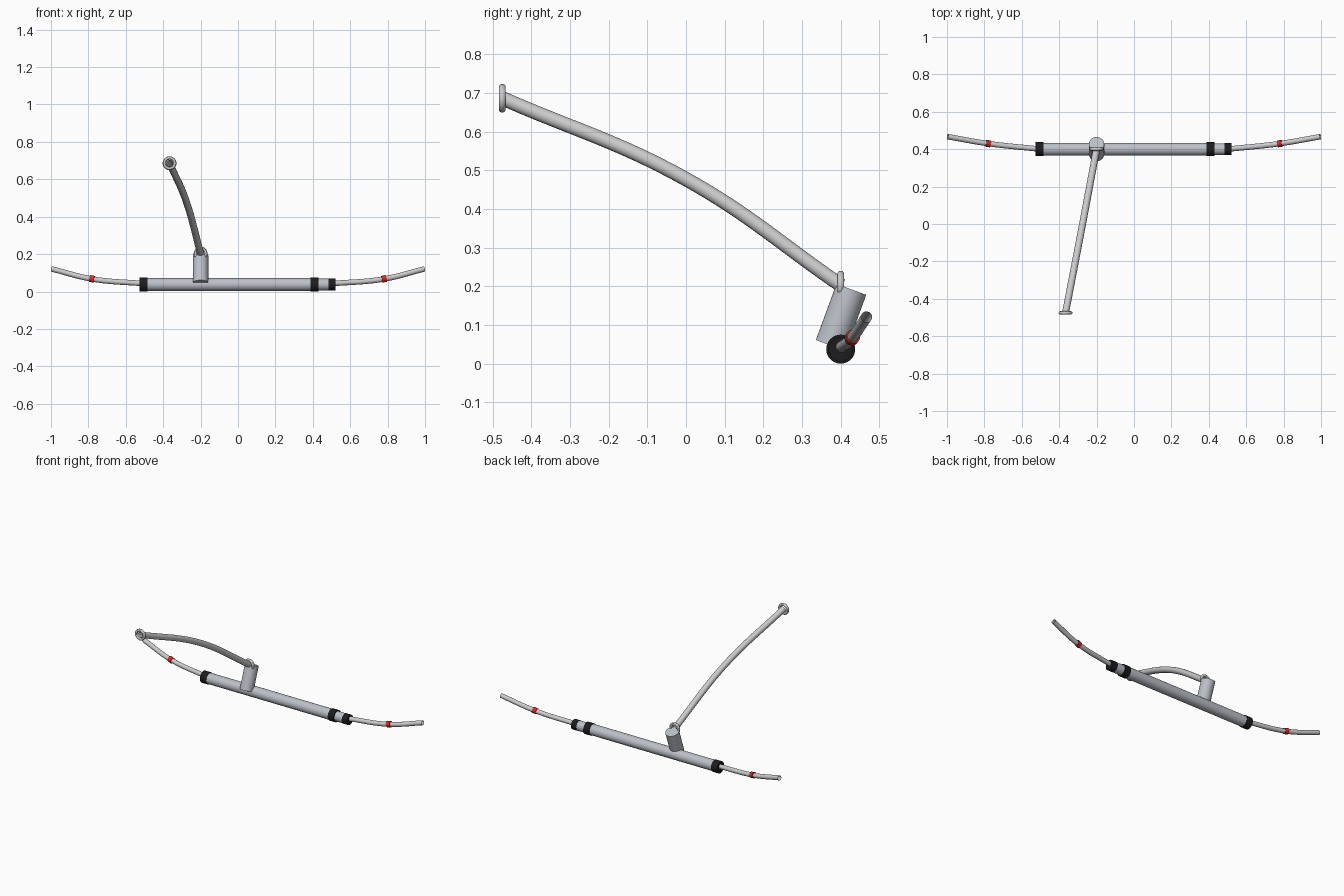
import bpy, math
from mathutils import Vector

if "Cube" in bpy.data.objects:
    bpy.data.objects.remove(bpy.data.objects["Cube"])


def material(name, color):
    m = bpy.data.materials.new(name)
    m.diffuse_color = color
    m.use_nodes = True
    m.node_tree.nodes["Principled BSDF"].inputs["Base Color"].default_value = m.diffuse_color
    return m


BLACK = material("black_rubber", (0.012, 0.012, 0.014, 1))
RED = material("red_band", (0.7, 0.02, 0.02, 1))
STEEL = material("blue_grey", (0.5, 0.53, 0.58, 1))
Y, Z = 0.40, 0.0375  # barrel axis


def finish(name, mat):
    ob = bpy.context.object
    ob.name = name
    if mat:
        ob.data.materials.append(mat)
    bpy.ops.object.shade_smooth_by_angle()
    return ob


def rod(name, a, b, r, mat=None):
    """Cylinder between two points."""
    a, b = Vector(a), Vector(b)
    d = b - a
    bpy.ops.mesh.primitive_cylinder_add(
        vertices=32, radius=r, depth=d.length, location=(a + b) / 2,
        rotation=d.to_track_quat('Z', 'Y').to_euler())
    return finish(name, mat)


def tube(name, points, r):
    """Smooth open-ended hose through the points."""
    cu = bpy.data.curves.new(name, 'CURVE')
    cu.dimensions = '3D'
    cu.bevel_depth = r
    cu.bevel_resolution = 6
    cu.resolution_u = 16
    sp = cu.splines.new('BEZIER')
    sp.bezier_points.add(len(points) - 1)
    for bp, p in zip(sp.bezier_points, points):
        bp.co = p
        bp.handle_left_type = bp.handle_right_type = 'AUTO'
    ob = bpy.data.objects.new(name, cu)
    bpy.context.collection.objects.link(ob)
    return ob


# Barrel, narrower neck and black collars
rod("barrel", (-0.50, Y, Z), (0.40, Y, Z), 0.034, STEEL)
rod("barrel_neck", (0.40, Y, Z), (0.50, Y, Z), 0.031, STEEL)
for name, x0, x1, r in (("left_end_cap", -0.527, -0.484, 0.0372),
                        ("middle_collar", 0.388, 0.43, 0.0375),
                        ("right_end_cap", 0.484, 0.521, 0.032)):
    rod(name, (x0, Y, Z), (x1, Y, Z), r, BLACK)

# Side hoses with red bands
for side, s in (("left", -1), ("right", 1)):
    tube(side + "_hose", [(s * 0.50, Y, 0.042), (s * 0.78, 0.43, 0.067),
                          (s * 0.997, 0.467, 0.121)], 0.0145)
    rod(side + "_band", (s * 0.768, 0.428, 0.0648), (s * 0.792, 0.432, 0.0702),
        0.0185, RED)

# Tilted port on the barrel
rod("side_port", (-0.2, 0.374, 0.047), (-0.2, 0.4275, 0.192), 0.041, STEEL)

# Long curved tube with a ring at each end
ends = [(-0.2, 0.40, 0.203), (-0.275, 0.0, 0.477), (-0.366, -0.475, 0.686)]
tube("long_tube", ends, 0.0185)
for name, p in (("port_ring", ends[0]), ("mouth_ring", ends[2])):
    bpy.ops.mesh.primitive_torus_add(
        major_radius=0.028, minor_radius=0.009, major_segments=32,
        minor_segments=12, location=p, rotation=(math.pi / 2, 0, 0))
    finish(name, None)
